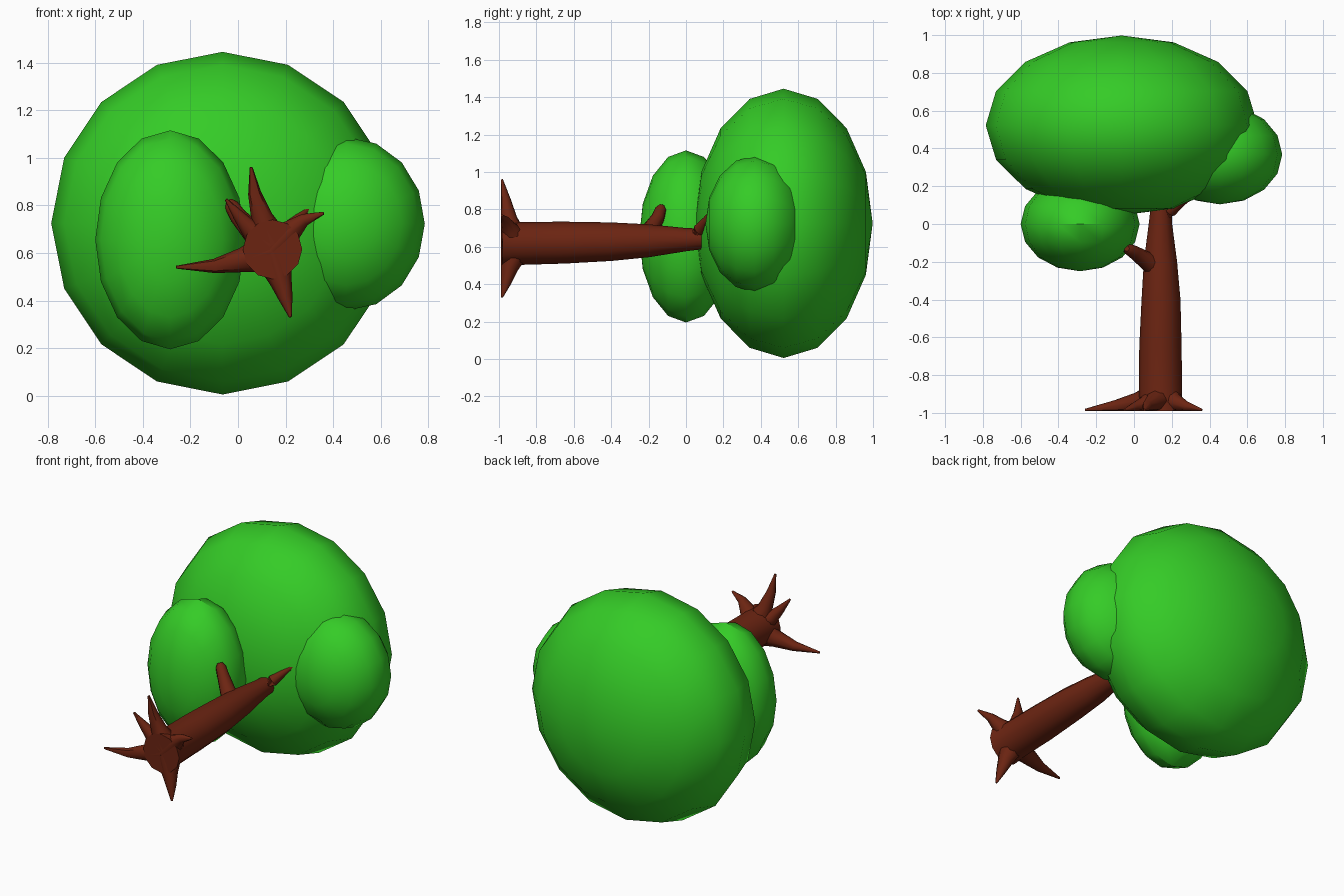
import bpy, bmesh, math
from mathutils import Vector, Matrix

cube = bpy.data.objects.get("Cube")
if cube:
    bpy.data.objects.remove(cube, do_unlink=True)


def material(name, rgb):
    mat = bpy.data.materials.new(name)
    mat.use_nodes = True
    mat.diffuse_color = (*rgb, 1)
    bsdf = mat.node_tree.nodes["Principled BSDF"]
    bsdf.inputs["Base Color"].default_value = (*rgb, 1)
    bsdf.inputs["Roughness"].default_value = 0.8
    return mat


GREEN = material("leaf green", (0.035, 0.6, 0.02))
BROWN = material("bark brown", (0.15, 0.018, 0.006))


def finish(bm, name, mat, angle):
    bmesh.ops.recalc_face_normals(bm, faces=bm.faces)
    mesh = bpy.data.meshes.new(name)
    bm.to_mesh(mesh)
    bm.free()
    mesh.materials.append(mat)
    obj = bpy.data.objects.new(name, mesh)
    bpy.context.collection.objects.link(obj)
    bpy.ops.object.select_all(action="DESELECT")
    obj.select_set(True)
    bpy.context.view_layer.objects.active = obj
    bpy.ops.object.shade_smooth_by_angle(angle=math.radians(angle))
    return obj


def foliage(name, centre, radii):
    """Ellipsoid with its poles along the trunk direction (y)."""
    bm = bmesh.new()
    bmesh.ops.create_uvsphere(bm, u_segments=16, v_segments=8, radius=1)
    turn = Matrix.Rotation(math.pi / 2, 4, "X")
    bm.transform(Matrix.Translation(centre) @ Matrix.Diagonal((*radii, 1)) @ turn)
    finish(bm, name, GREEN, 35)


def limb(name, path, sides=10):
    """Tapered tube; each path entry is x, y, z, radius."""
    bm = bmesh.new()
    points = [Vector(p[:3]) for p in path]
    rings = []
    for i, p in enumerate(points):
        along = points[min(i + 1, len(points) - 1)] - points[max(i - 1, 0)]
        along.normalize()
        ref = Vector((0, 0, 1)) if abs(along.y) > 0.7 else Vector((0, 1, 0))
        u = along.cross(ref).normalized()
        v = along.cross(u)
        ring = []
        for k in range(sides):
            a = math.tau * k / sides
            co = p + path[i][3] * (u * math.cos(a) + v * math.sin(a))
            co.y = max(co.y, -0.99)      # flat underside at the root plane
            ring.append(bm.verts.new(co))
        rings.append(ring)
    for a, b in zip(rings, rings[1:]):
        for k in range(sides):
            n = (k + 1) % sides
            bm.faces.new((a[k], a[n], b[n], b[k]))
    bm.faces.new(rings[0])
    bm.faces.new(rings[-1])
    finish(bm, name, BROWN, 50)


# Leaf masses
foliage("main_foliage", (-0.065, 0.522, 0.725), (0.72, 0.476, 0.72))
foliage("left_low_foliage", (-0.285, 0, 0.655), (0.315, 0.25, 0.46))
foliage("side_foliage", (0.455, 0.368, 0.722), (0.33, 0.264, 0.365))

# Trunk lying along y
limb("trunk", [
    (0.145, -0.99, 0.615, 0.125), (0.14, -0.92, 0.617, 0.115),
    (0.14, -0.65, 0.622, 0.112), (0.143, -0.4, 0.627, 0.103),
    (0.14, -0.2, 0.632, 0.088), (0.14, 0, 0.638, 0.062),
    (0.145, 0.15, 0.645, 0.05)], 12)

# Branches
limb("stub_branch", [
    (0.12, -0.23, 0.64, 0.06), (0.06, -0.19, 0.69, 0.047),
    (0.0, -0.15, 0.755, 0.036), (-0.028, -0.135, 0.8, 0.03),
    (-0.038, -0.13, 0.82, 0.015)])
limb("thin_branch", [
    (0.15, 0.0, 0.64, 0.05), (0.195, 0.07, 0.69, 0.033),
    (0.25, 0.11, 0.745, 0.02), (0.32, 0.16, 0.81, 0.012)])

# Roots: x, z, radius along each, settling onto the root plane
roots = {
    "top_root": [(0.14, 0.65, 0.075), (0.1, 0.75, 0.046), (0.07, 0.85, 0.028), (0.055, 0.96, 0.006)],
    "left_root": [(0.12, 0.6, 0.085), (0.02, 0.57, 0.052), (-0.1, 0.545, 0.03), (-0.26, 0.54, 0.006)],
    "bottom_root": [(0.15, 0.58, 0.08), (0.18, 0.48, 0.047), (0.2, 0.41, 0.03), (0.22, 0.33, 0.006)],
    "right_root": [(0.16, 0.63, 0.085), (0.225, 0.695, 0.047), (0.28, 0.74, 0.026), (0.36, 0.767, 0.006)],
    "upper_left_root": [(0.12, 0.64, 0.07), (0.05, 0.7, 0.04), (0.0, 0.76, 0.024), (-0.05, 0.825, 0.006)],
}
for name, pts in roots.items():
    limb(name, [(x, -0.99 + r * 0.9, z, r) for x, z, r in pts], 8)
